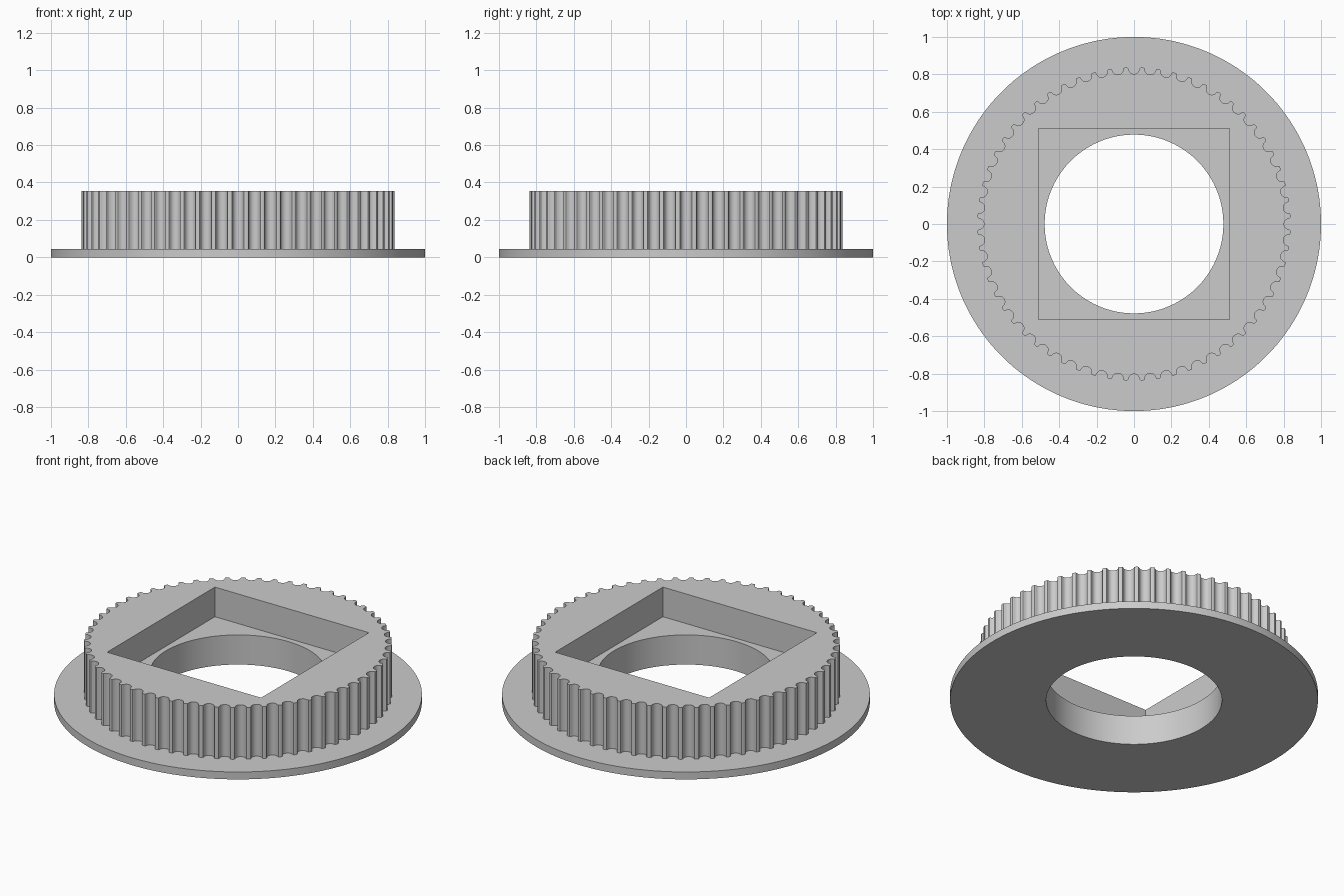
import bpy, bmesh, math

if "Cube" in bpy.data.objects:
    bpy.data.objects.remove(bpy.data.objects["Cube"], do_unlink=True)

# Main sizes, in millimetres; the flange radius becomes one unit
MM = 1 / 22.5
TEETH = 60
TIP_R = 18.84
FLANGE_R, BORE_R, POCKET = 22.5, 10.75, 11.5
FLANGE_TOP, FLOOR, TOP = 1.0, 4.0, 8.0

# Half of one rounded belt groove: (half width, depth)
GROOVE = [(0.847, 0.0), (0.734, 0.037), (0.678, 0.13), (0.656, 0.238), (0.62, 0.343),
          (0.572, 0.444), (0.512, 0.54), (0.406, 0.637), (0.282, 0.707), (0.144, 0.75)]


def circle(radius, sides=180):
    return [(radius * math.cos(2 * math.pi * i / sides),
             radius * math.sin(2 * math.pi * i / sides)) for i in range(sides)]


def toothed_outline():
    base = math.sqrt(TIP_R ** 2 - GROOVE[0][0] ** 2)
    profile = [(-w, d) for w, d in GROOVE] + [(0, 0.766)] + [(w, d) for w, d in reversed(GROOVE)]
    points = []
    for t in range(TEETH):
        a = 2 * math.pi * t / TEETH
        c, s = math.cos(a), math.sin(a)
        points += [((base - d) * c - w * s, (base - d) * s + w * c) for w, d in profile]
    return points


def add_loop(bm, outline, z):
    verts = [bm.verts.new((x * MM, y * MM, z * MM)) for x, y in outline]
    for i, v in enumerate(verts):
        bm.edges.new((v, verts[(i + 1) % len(verts)]))
    return verts


def add_wall(bm, outline, z0, z1):
    low, high = add_loop(bm, outline, z0), add_loop(bm, outline, z1)
    n = len(low)
    for i in range(n):
        j = (i + 1) % n
        bm.faces.new((low[i], low[j], high[j], high[i]))
    return low, high


def loop_edges(bm, verts):
    return [bm.edges.get((v, verts[(i + 1) % len(verts)])) for i, v in enumerate(verts)]


def add_cap(bm, outer, inner):
    bmesh.ops.triangle_fill(bm, use_beauty=True, normal=(0, 0, 1),
                            edges=loop_edges(bm, outer) + loop_edges(bm, inner))


# Upright walls: flange rim, teeth, square pocket and round bore
bm = bmesh.new()
square = [(-POCKET, -POCKET), (POCKET, -POCKET), (POCKET, POCKET), (-POCKET, POCKET)]
rim_low, rim_high = add_wall(bm, circle(FLANGE_R), 0, FLANGE_TOP)
teeth_low, teeth_high = add_wall(bm, toothed_outline(), FLANGE_TOP, TOP)
pocket_low, pocket_high = add_wall(bm, square, FLOOR, TOP)
bore_low, bore_high = add_wall(bm, circle(BORE_R), 0, FLOOR)

# Flat rings joining the walls: underside, flange top, hub top, pocket floor
add_cap(bm, rim_low, bore_low)
add_cap(bm, rim_high, teeth_low)
add_cap(bm, teeth_high, pocket_high)
add_cap(bm, pocket_low, bore_high)
bmesh.ops.recalc_face_normals(bm, faces=bm.faces[:])

mesh = bpy.data.meshes.new("belt_pulley")
bm.to_mesh(mesh)
bm.free()
pulley = bpy.data.objects.new("belt_pulley", mesh)
bpy.context.collection.objects.link(pulley)

# Plain grey finish
grey = bpy.data.materials.new("light_grey")
grey.use_nodes = True
colour = (0.6, 0.6, 0.6, 1)
grey.diffuse_color = colour
grey.node_tree.nodes["Principled BSDF"].inputs["Base Color"].default_value = colour
mesh.materials.append(grey)

bpy.ops.object.select_all(action="DESELECT")
pulley.select_set(True)
bpy.context.view_layer.objects.active = pulley
bpy.ops.object.shade_smooth_by_angle(angle=math.radians(30))
